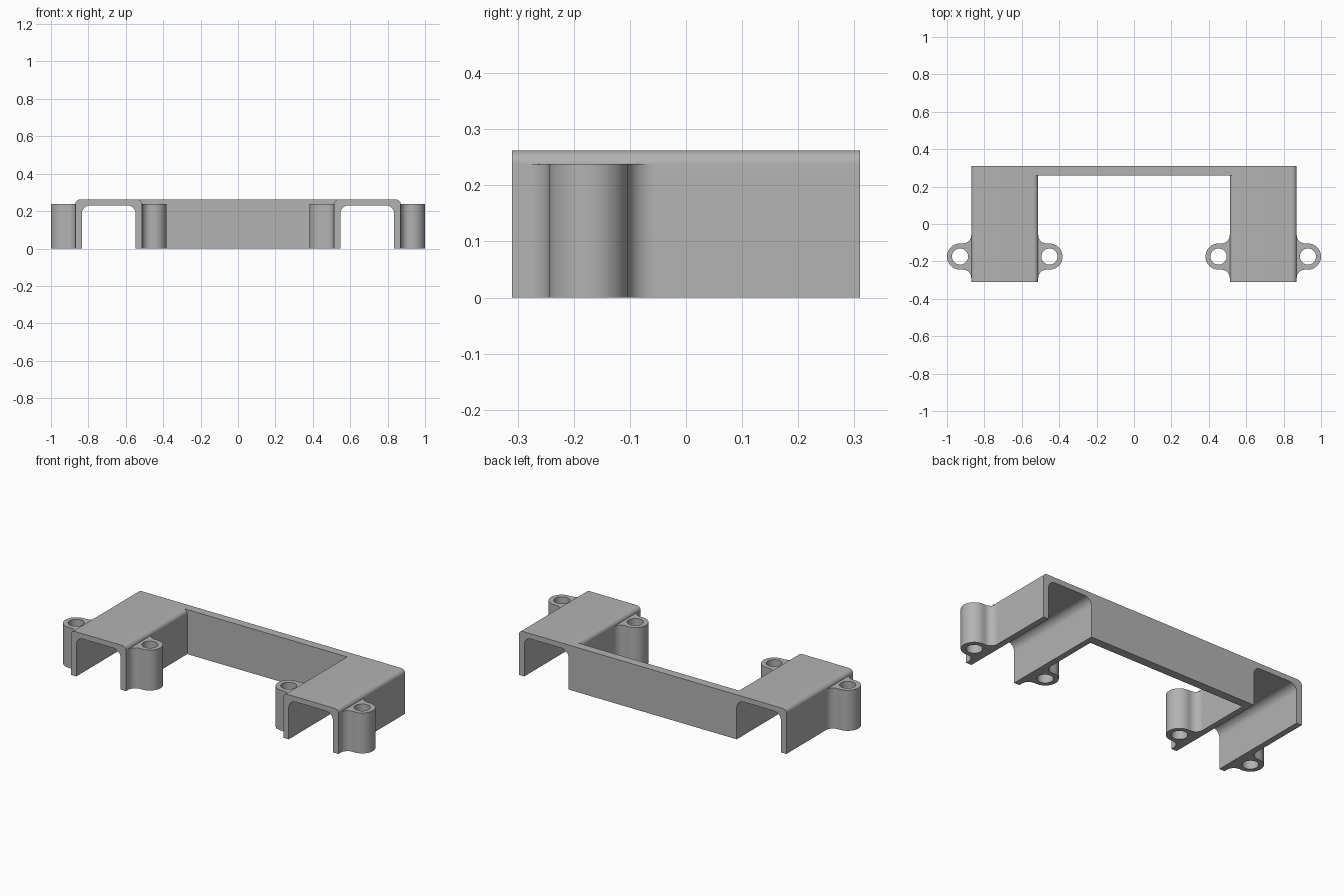
import bpy
import bmesh
from math import sin, cos, radians, pi

default = bpy.data.objects.get("Cube")
if default:
    bpy.data.objects.remove(default, do_unlink=True)

grey = bpy.data.materials.new("plain grey")
grey.use_nodes = True
grey.diffuse_color = (0.45, 0.45, 0.45, 1)
grey.node_tree.nodes["Principled BSDF"].inputs["Base Color"].default_value = grey.diffuse_color

# Main sizes
MID, HALF, WALL = 0.691, 0.179, 0.035      # channel centre, half width, wall
DEPTH, TOP, ROOF = 0.31, 0.262, 0.031      # half depth, height, roof thickness
ROUND, INNER_ROUND = 0.025, 0.045
LUG_Y, LUG_R, HOLE_R, LUG_TOP = -0.174, 0.07, 0.043, 0.238
LUG_OUT, FILLET = 0.239, 0.045
BAR_FRONT = 0.26


def arc(cx, cy, r, start, end, steps=10):
    angles = [radians(start + (end - start) * i / steps) for i in range(steps + 1)]
    return [(cx + r * cos(a), cy + r * sin(a)) for a in angles]


def prism(name, loops, low, high, place):
    """Fill closed outlines (later ones are holes) and extrude them."""
    bm = bmesh.new()
    edges = []
    for loop in loops:
        verts = [bm.verts.new(place(u, v, low)) for u, v in loop]
        edges += [bm.edges.new((verts[i - 1], verts[i])) for i in range(len(verts))]
    bmesh.ops.triangle_fill(bm, edges=edges, use_beauty=True)
    result = bmesh.ops.extrude_face_region(bm, geom=bm.faces[:], use_keep_orig=True)
    for item in result["geom"]:
        if isinstance(item, bmesh.types.BMVert):
            item.co += place(0, 0, high) - place(0, 0, low)
    bmesh.ops.recalc_face_normals(bm, faces=bm.faces[:])
    mesh = bpy.data.meshes.new(name)
    bm.to_mesh(mesh)
    bm.free()
    mesh.materials.append(grey)
    obj = bpy.data.objects.new(name, mesh)
    bpy.context.collection.objects.link(obj)
    bpy.ops.object.select_all(action='DESELECT')
    obj.select_set(True)
    bpy.context.view_layer.objects.active = obj
    bpy.ops.object.shade_smooth_by_angle(angle=radians(30))
    return obj


from mathutils import Vector


def along_y(u, v, w):
    return Vector((u, w, v))


def upright(u, v, w):
    return Vector((u, v, w))


# Channel profile: rounded outside and inside, open underneath
inside = HALF - WALL
corner, bend = HALF - ROUND, inside - INNER_ROUND
ceiling = TOP - ROOF - INNER_ROUND
channel = ([(HALF, 0)] + arc(corner, TOP - ROUND, ROUND, 0, 90)
           + arc(-corner, TOP - ROUND, ROUND, 90, 180) + [(-HALF, 0), (-inside, 0)]
           + arc(-bend, ceiling, INNER_ROUND, 180, 90)
           + arc(bend, ceiling, INNER_ROUND, 90, 0) + [(inside, 0)])

# Lug outline: round end with a hole, flaring into the wall
upper = (arc(LUG_OUT, 0, LUG_R, 0, 90, 16)
         + arc(HALF + FILLET, LUG_R + FILLET, FILLET, 270, 180, 12))
lug = upper + [(u, -v) for u, v in reversed(upper[1:])]
hole = arc(LUG_OUT, 0, HOLE_R, 0, 360, 40)[:-1]

for side, sign in (("left", 1), ("right", -1)):
    prism(side + "_channel", [[(u + sign * MID, v) for u, v in channel]],
          -DEPTH, DEPTH, along_y)
    for position, out in (("outer", sign), ("inner", -sign)):
        loops = [[(sign * MID + out * u, LUG_Y + v) for u, v in loop]
                 for loop in (lug, hole)]
        prism(side + "_" + position + "_lug", loops, 0, LUG_TOP, upright)

# Rear bar: its ends fit against the rounded channel corners
edge = MID - HALF
end = [(edge, 0)] + arc(edge + ROUND, TOP - ROUND, ROUND, 180, 90)
bar = end + [(-u, v) for u, v in reversed(end)]
prism("rear_bar", [bar], BAR_FRONT, DEPTH, along_y)
